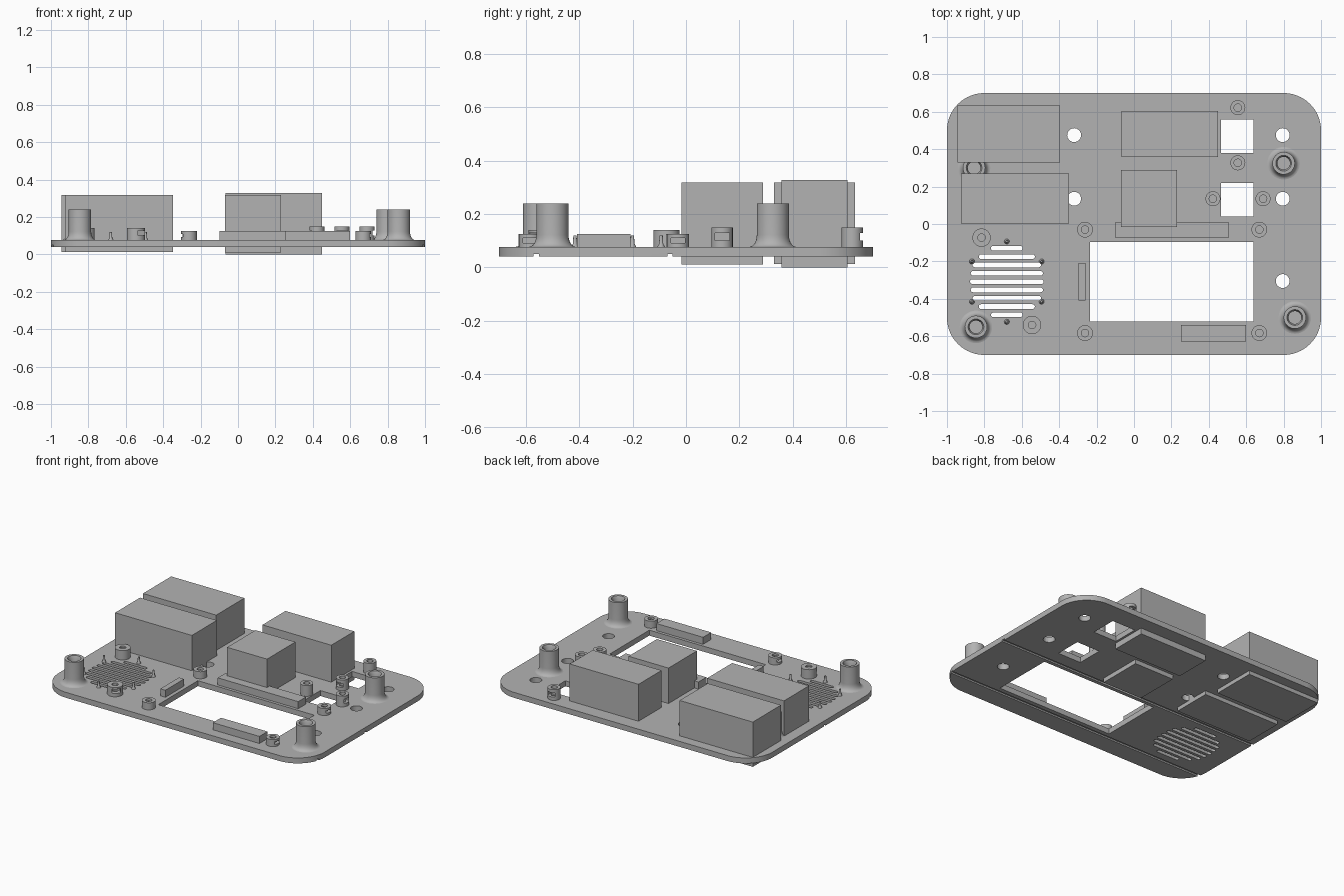
import bpy, bmesh, math
from mathutils import Matrix

if "Cube" in bpy.data.objects:
    bpy.data.objects.remove(bpy.data.objects["Cube"])

grey = bpy.data.materials.new("plain_grey")
grey.diffuse_color = (0.45, 0.45, 0.45, 1)
grey.use_nodes = True
grey.node_tree.nodes["Principled BSDF"].inputs["Base Color"].default_value = grey.diffuse_color
PLATE_LOW, PLATE_TOP = 0.04, 0.077


def finish(bm, name, smooth=False):
    bmesh.ops.recalc_face_normals(bm, faces=bm.faces)
    mesh = bpy.data.meshes.new(name)
    bm.to_mesh(mesh)
    bm.free()
    mesh.materials.append(grey)
    ob = bpy.data.objects.new(name, mesh)
    bpy.context.collection.objects.link(ob)
    if smooth:
        bpy.ops.object.select_all(action='DESELECT')
        bpy.context.view_layer.objects.active = ob
        ob.select_set(True)
        bpy.ops.object.shade_smooth_by_angle(angle=math.radians(35))
    return ob


def rounded(x0, x1, y0, y1, r, n=8):
    """Outline of a rounded rectangle, or a plain one when r is 0."""
    if r == 0:
        return [(x0, y0), (x1, y0), (x1, y1), (x0, y1)]
    pts = []
    for i, (cx, cy) in enumerate([(x1 - r, y1 - r), (x0 + r, y1 - r),
                                  (x0 + r, y0 + r), (x1 - r, y0 + r)]):
        for k in range(n + 1):
            a = math.pi / 2 * (i + k / n)
            p = (cx + r * math.cos(a), cy + r * math.sin(a))
            if not pts or math.dist(p, pts[-1]) > 1e-5:
                pts.append(p)
    if math.dist(pts[0], pts[-1]) < 1e-5:
        pts.pop()
    return pts


def prism(bm, outline, z0, z1):
    low = [bm.verts.new((x, y, z0)) for x, y in outline]
    top = [bm.verts.new((x, y, z1)) for x, y in outline]
    bm.faces.new(low[::-1])
    bm.faces.new(top)
    for i in range(len(low)):
        j = (i + 1) % len(low)
        bm.faces.new((low[i], low[j], top[j], top[i]))


def box(name, x0, x1, y0, y1, z0, z1):
    bm = bmesh.new()
    prism(bm, rounded(x0, x1, y0, y1, 0), z0, z1)
    return finish(bm, name)


def lathe(name, x, y, profile, n=32):
    """Turn a (radius, z) profile about the vertical; the ends close it."""
    bm = bmesh.new()
    rings = []
    for r, z in profile:
        if r == 0:
            rings.append([bm.verts.new((x, y, z))] * n)
        else:
            rings.append([bm.verts.new((x + r * math.cos(2 * math.pi * k / n),
                                        y + r * math.sin(2 * math.pi * k / n), z))
                          for k in range(n)])
    for a, b in zip(rings, rings[1:]):
        for k in range(n):
            j = (k + 1) % n
            quad = list(dict.fromkeys((a[k], a[j], b[j], b[k])))
            bm.faces.new(quad)
    return finish(bm, name, True)


def cut(ob, cutter):
    cutter.hide_render = True
    cutter.hide_set(True)
    mod = ob.modifiers.new("cut", 'BOOLEAN')
    mod.operation = 'DIFFERENCE'
    mod.solver = 'EXACT'
    mod.object = cutter


# Face plate with rounded corners
bm = bmesh.new()
prism(bm, rounded(-1, 1, -0.7, 0.7, 0.2, 16), PLATE_LOW, PLATE_TOP)
plate = finish(bm, "face_plate", True)

# Plate openings: screen window, two square holes, round holes, grille, grooves
bm = bmesh.new()
for x0, x1, y0, y1 in [(-0.235, 0.64, -0.52, -0.095),
                       (0.465, 0.64, 0.38, 0.56), (0.465, 0.64, 0.04, 0.22)]:
    prism(bm, rounded(x0, x1, y0, y1, 0), 0, 0.11)
for x, y in [(-0.32, 0.475), (-0.32, 0.135), (0.795, 0.475),
             (0.795, 0.135), (0.795, -0.305)]:
    prism(bm, rounded(x - 0.037, x + 0.037, y - 0.037, y + 0.037, 0.037), 0, 0.11)
for i in range(-4, 5):
    half = [0.197, 0.193, 0.183, 0.15, 0.085][abs(i)]
    y = -0.308 + i * 0.0445
    prism(bm, rounded(-0.68 - half, -0.68 + half, y - 0.0125, y + 0.0125, 0.0124, 4), 0, 0.11)
for y in (-0.56, -0.06):
    prism(bm, rounded(-1.1, 1.1, y - 0.01, y + 0.01, 0), 0.02, 0.05)
cut(plate, finish(bm, "plate_cutter"))

# Large component blocks that pass through the plate
box("left_rear_block", -0.945, -0.395, 0.33, 0.633, 0.013, 0.317)
box("left_middle_block", -0.925, -0.348, 0.002, 0.27, 0.013, 0.317)
box("centre_rear_block", -0.067, 0.45, 0.358, 0.605, 0.0, 0.328)
box("centre_middle_block", -0.07, 0.23, -0.017, 0.288, 0.01, 0.318)

# Low rails around the window
box("rear_rail", -0.1, 0.505, -0.075, 0.01, 0.07, 0.125)
box("front_rail", 0.25, 0.6, -0.627, -0.54, 0.07, 0.125)
box("side_rail", -0.298, -0.26, -0.408, -0.208, 0.07, 0.125)

# Tall hollow posts with flared feet
flare = [(0.06 + 0.027 * (1 - math.sin(a)), PLATE_TOP + 0.045 * (1 - math.cos(a)))
         for a in [math.pi / 2 * k / 6 for k in range(7)]]
for x, y in [(-0.855, 0.3), (0.8, 0.325), (-0.845, -0.55), (0.86, -0.5)]:
    lathe("corner_post", x, y,
          [(0, 0.07), (0.087, 0.07)] + flare +
          [(0.06, 0.24), (0.042, 0.24), (0.034, 0.22), (0.034, 0.1), (0, 0.1)], 40)


# Small screw bosses, each with a nut slot opening sideways
def boss(x, y, r, top, angle):
    ob = lathe("screw_boss", x, y, [(0, 0.07), (r, 0.07), (r, top),
                                    (0.02, top), (0.02, 0.085), (0, 0.085)], 28)
    z0, z1 = (0.1, 0.128) if top > 0.13 else (0.092, 0.11)
    bm = bmesh.new()
    prism(bm, rounded(-0.025, 0.1, -0.027, 0.027, 0), z0, z1)
    bm.transform(Matrix.Translation((x, y, 0)) @ Matrix.Rotation(math.radians(angle), 4, 'Z'))
    cut(ob, finish(bm, "slot_cutter"))


for x, y, angle in [(0.555, 0.622, 90), (0.555, 0.327, -90),
                    (0.422, 0.135, 180), (0.69, 0.135, 0)]:
    boss(x, y, 0.04, 0.15, angle)
for y in (-0.03, -0.583):
    boss(0.67, y, 0.042, 0.125, 0)
    boss(-0.262, y, 0.042, 0.125, 180)
boss(-0.815, -0.073, 0.049, 0.14, 135)
boss(-0.545, -0.54, 0.049, 0.14, -45)

# Thin pins around the grille
for k in range(6):
    a = math.pi / 2 + k * math.pi / 3
    lathe("grille_pin", -0.68 + 0.215 * math.cos(a), -0.308 + 0.215 * math.sin(a),
          [(0, 0.07), (0.014, 0.07), (0.014, PLATE_TOP), (0.008, 0.088),
           (0.006, 0.12), (0, 0.12)], 12)
